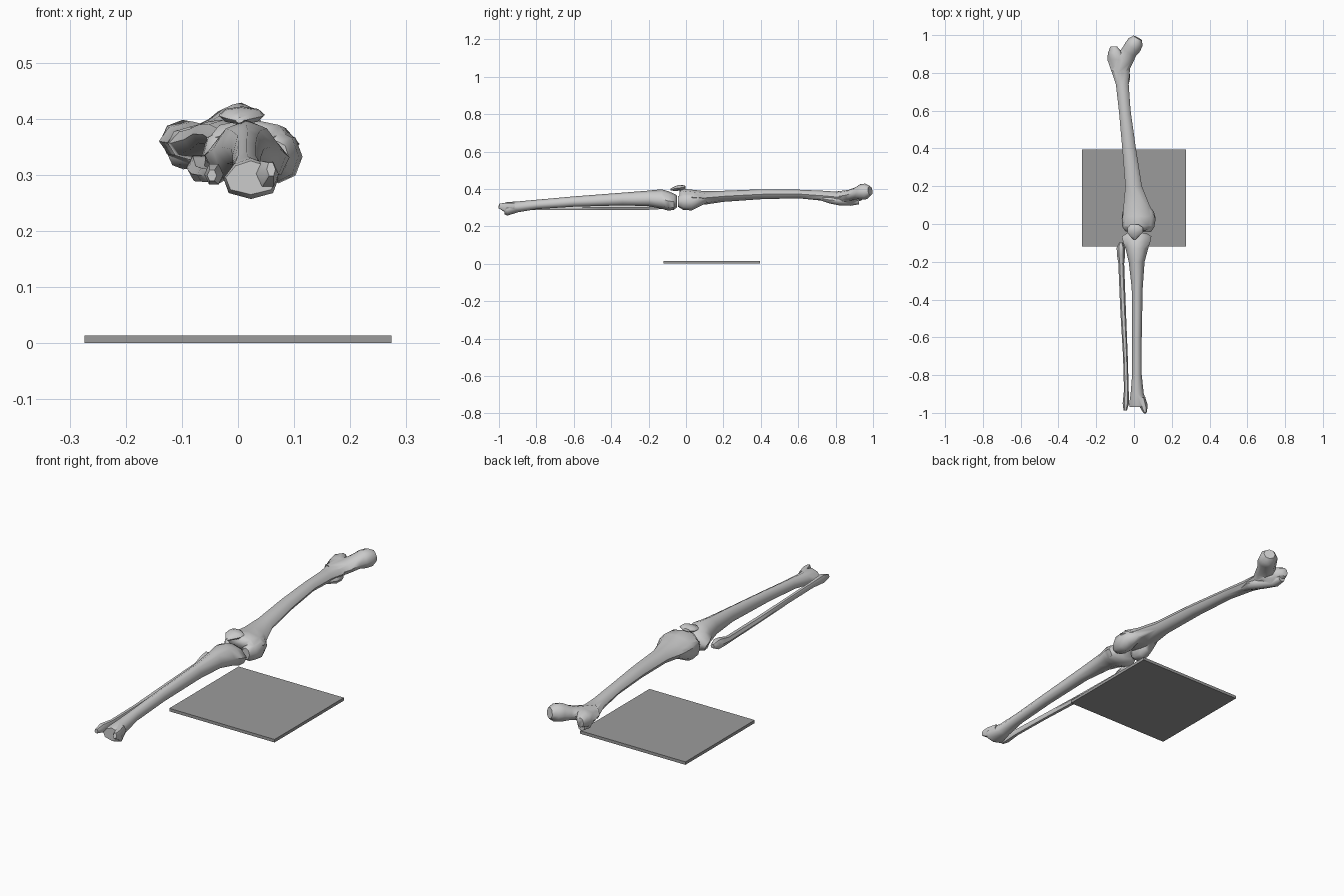
import bpy, bmesh, math
from mathutils import Vector


def finish(obj):
    bpy.ops.object.select_all(action='DESELECT')
    obj.select_set(True)
    bpy.context.view_layer.objects.active = obj
    bpy.ops.object.shade_smooth_by_angle(angle=math.radians(55))


def skin(name, rings):
    """Join rings of points into one closed tube."""
    bm = bmesh.new()
    rings = [[bm.verts.new(p) for p in ring] for ring in rings]
    n = len(rings[0])
    for r0, r1 in zip(rings, rings[1:]):
        for k in range(n):
            bm.faces.new((r0[k], r0[(k + 1) % n], r1[(k + 1) % n], r1[k]))
    bm.faces.new(rings[0])
    bm.faces.new(rings[-1])
    bmesh.ops.recalc_face_normals(bm, faces=bm.faces)
    mesh = bpy.data.meshes.new(name)
    bm.to_mesh(mesh)
    bm.free()
    obj = bpy.data.objects.new(name, mesh)
    bpy.context.collection.objects.link(obj)
    return obj


def loft(name, secs, n=8):
    """secs: (x, y, z, half width, half height); rings stand square to the path."""
    pts = [Vector(s[:3]) for s in secs]
    rings = []
    for i, s in enumerate(secs):
        t = (pts[min(i + 1, len(pts) - 1)] - pts[max(i - 1, 0)]).normalized()
        side = t.cross(Vector((0, 0, 1))).normalized()
        up = side.cross(t)
        rings.append([pts[i] + side * s[3] * math.cos(a) + up * s[4] * math.sin(a)
                      for a in (2 * math.pi * k / n for k in range(n))])
    return skin(name, rings)


def bone(name, rows, n=8, taper=0.0):
    """rows: (y, x min, x max, z min, z max) along the length of the bone."""
    rings = []
    for y, x0, x1, z0, z1 in rows:
        ring = []
        for k in range(n):
            a = 2 * math.pi * k / n
            w = math.cos(a) * (1 - taper * math.sin(a)) * (x1 - x0) / 2
            ring.append(((x0 + x1) / 2 + w, y,
                         (z0 + z1) / 2 + math.sin(a) * (z1 - z0) / 2))
        rings.append(ring)
    return skin(name, rings)


def union(base, parts):
    bpy.context.view_layer.objects.active = base
    for p in parts:
        m = base.modifiers.new("join", 'BOOLEAN')
        m.operation, m.solver, m.object = 'UNION', 'EXACT', p
        bpy.ops.object.modifier_apply(modifier=m.name)
        bpy.data.objects.remove(p)
    finish(base)


# Base plate, dark grey
bpy.ops.mesh.primitive_cube_add(size=1, location=(0, 0.138, 0.007))
plate = bpy.context.object
plate.name = "base_plate"
plate.scale = (0.548, 0.515, 0.014)
dark = bpy.data.materials.new("dark_grey")
dark.diffuse_color = (0.33, 0.33, 0.33, 1)
plate.data.materials.append(dark)

# Thigh bone shaft with the outer trochanter
thigh = bone("thigh_bone", [
    (-0.035, -0.03, 0.06, 0.35, 0.39),
    (-0.01, -0.055, 0.095, 0.325, 0.40),
    (0.04, -0.06, 0.11, 0.315, 0.395),
    (0.10, -0.055, 0.082, 0.316, 0.388),
    (0.20, -0.046, 0.042, 0.331, 0.39),
    (0.40, -0.062, 0.010, 0.345, 0.398),
    (0.60, -0.08, -0.018, 0.35, 0.396),
    (0.74, -0.096, -0.028, 0.336, 0.39),
    (0.81, -0.120, -0.022, 0.328, 0.385),
    (0.87, -0.141, -0.02, 0.325, 0.395),
    (0.905, -0.138, -0.06, 0.326, 0.398),
    (0.94, -0.125, -0.09, 0.34, 0.385)])
# Neck flowing into the head, rear ridge and the two condyles
union(thigh, [
    loft("neck_and_head", [(-0.085, 0.80, 0.356, 0.045, 0.03),
                           (-0.048, 0.872, 0.366, 0.046, 0.029),
                           (-0.025, 0.912, 0.377, 0.042, 0.032),
                           (-0.006, 0.938, 0.384, 0.045, 0.042),
                           (0.008, 0.963, 0.387, 0.042, 0.042),
                           (0.020, 0.985, 0.39, 0.026, 0.026)]),
    bone("rear_ridge", [(0.72, -0.065, -0.035, 0.338, 0.36),
                        (0.77, -0.07, -0.02, 0.322, 0.36),
                        (0.82, -0.095, -0.025, 0.312, 0.36),
                        (0.88, -0.125, -0.07, 0.31, 0.36),
                        (0.925, -0.12, -0.085, 0.318, 0.35)]),
    bone("inner_condyle", [(-0.043, 0.05, 0.09, 0.305, 0.36),
                           (-0.015, 0.03, 0.108, 0.288, 0.38),
                           (0.03, 0.03, 0.115, 0.285, 0.38),
                           (0.065, 0.03, 0.105, 0.302, 0.375),
                           (0.11, 0.03, 0.07, 0.325, 0.37)]),
    bone("outer_condyle", [(-0.04, -0.045, -0.015, 0.31, 0.36),
                           (-0.015, -0.062, -0.002, 0.29, 0.38),
                           (0.03, -0.065, 0.0, 0.285, 0.38),
                           (0.065, -0.06, -0.005, 0.303, 0.375),
                           (0.11, -0.048, -0.015, 0.325, 0.37)])])

# Shin bone with the inner ankle knob
shin = bone("shin_bone", [
    (-0.048, -0.035, 0.065, 0.302, 0.365),
    (-0.065, -0.064, 0.092, 0.288, 0.375),
    (-0.095, -0.058, 0.086, 0.284, 0.388),
    (-0.13, -0.045, 0.075, 0.294, 0.398),
    (-0.20, -0.028, 0.056, 0.308, 0.391),
    (-0.34, -0.012, 0.046, 0.312, 0.38),
    (-0.60, -0.010, 0.041, 0.305, 0.36),
    (-0.80, -0.010, 0.041, 0.292, 0.342),
    (-0.90, -0.018, 0.052, 0.275, 0.333),
    (-0.955, -0.026, 0.072, 0.257, 0.33),
    (-0.97, -0.022, 0.068, 0.265, 0.325)], taper=0.2)
union(shin, [loft("ankle_knob", [(0.040, -0.92, 0.302, 0.02, 0.026),
                                 (0.053, -0.97, 0.302, 0.02, 0.026),
                                 (0.059, -1.0, 0.31, 0.008, 0.014)], 6)])

# Calf bone beside the shin
finish(bone("calf_bone", [
    (-0.098, -0.078, -0.06, 0.305, 0.325),
    (-0.125, -0.092, -0.047, 0.29, 0.338),
    (-0.165, -0.09, -0.047, 0.287, 0.332),
    (-0.21, -0.083, -0.052, 0.286, 0.318),
    (-0.45, -0.073, -0.043, 0.286, 0.314),
    (-0.70, -0.058, -0.033, 0.285, 0.312),
    (-0.88, -0.053, -0.028, 0.284, 0.314),
    (-0.95, -0.06, -0.026, 0.28, 0.322),
    (-0.988, -0.055, -0.038, 0.288, 0.31)], 6))

# Kneecap
finish(bone("kneecap", [
    (-0.002, -0.02, 0.025, 0.402, 0.416),
    (-0.02, -0.034, 0.048, 0.392, 0.422),
    (-0.045, -0.034, 0.046, 0.39, 0.42),
    (-0.066, -0.02, 0.026, 0.39, 0.411),
    (-0.082, -0.004, 0.01, 0.392, 0.402)]))
